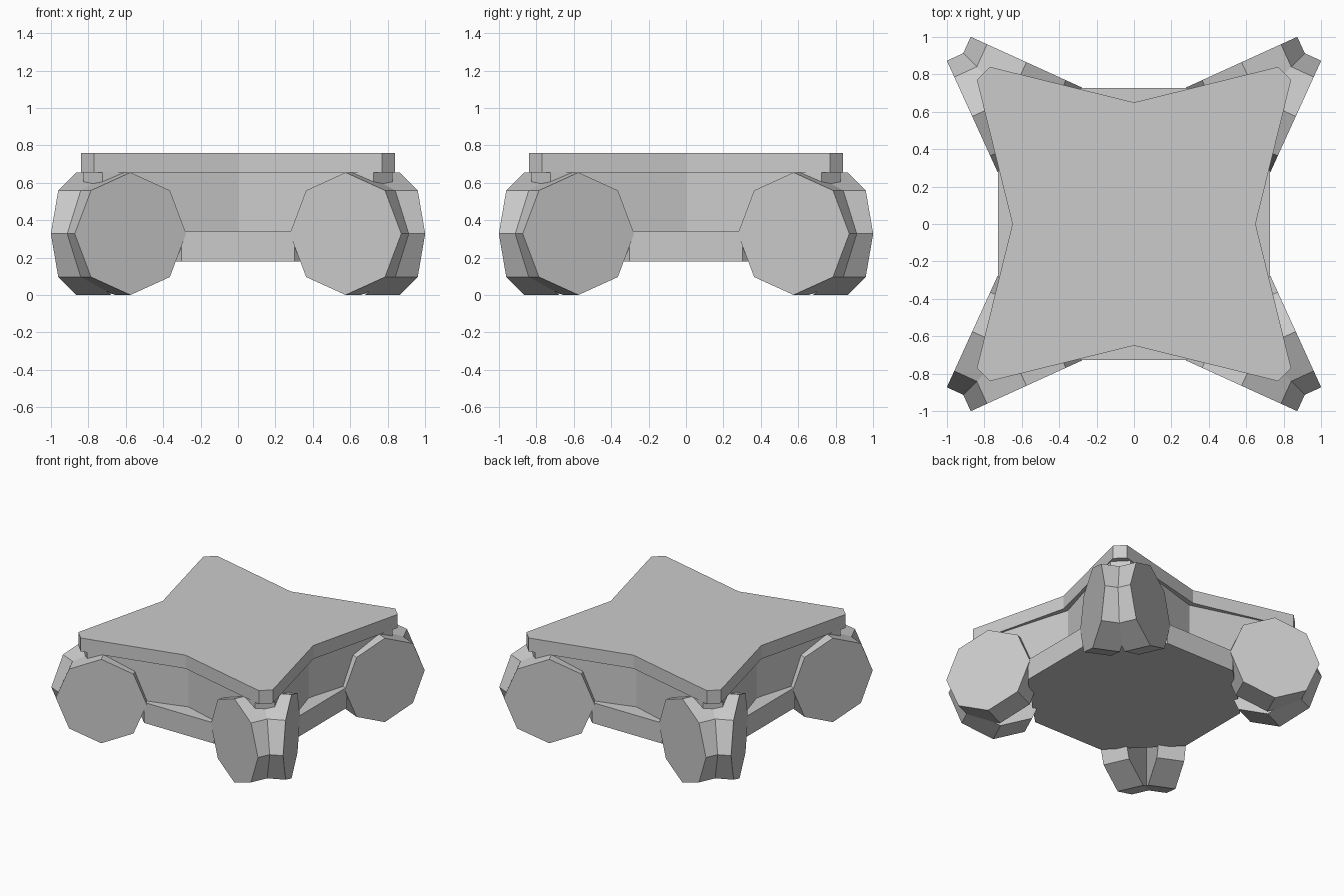
import bpy, bmesh
from math import radians, cos

if "Cube" in bpy.data.objects:
    bpy.data.objects.remove(bpy.data.objects["Cube"])


def prism(name, pts, z0, z1):
    """Extrude a closed plan outline between two heights."""
    bm = bmesh.new()
    face = bm.faces.new([bm.verts.new((x, y, z0)) for x, y in pts])
    ext = bmesh.ops.extrude_face_region(bm, geom=[face])
    for v in ext["geom"]:
        if isinstance(v, bmesh.types.BMVert):
            v.co.z = z1
    bmesh.ops.recalc_face_normals(bm, faces=bm.faces)
    me = bpy.data.meshes.new(name)
    bm.to_mesh(me)
    bm.free()
    ob = bpy.data.objects.new(name, me)
    bpy.context.collection.objects.link(ob)
    return ob


def star(notch, a, b):
    """Four-pointed outline with clipped tips; one side turned four times."""
    side = [(notch, 0), (b, a), (a, b)]
    pts = []
    for _ in range(4):
        pts += side
        side = [(-y, x) for x, y in side]
    return pts


def cylinder(name, r, depth, loc, rot):
    bpy.ops.mesh.primitive_cylinder_add(vertices=8, radius=r, depth=depth,
                                        location=loc, rotation=rot)
    bpy.context.object.name = name


# Top slab and the slightly inset upper body
prism("top_slab", star(0.65, 0.77, 0.84), 0.655, 0.76)
prism("upper_body", star(0.61, 0.725, 0.825), 0.34, 0.655)

# Octagonal lower body
cylinder("lower_body", 0.728 / cos(radians(22.5)), 0.16, (0, 0, 0.26), (0, 0, radians(22.5)))

# Two octagonal wheels crossing at each corner
R, TOE = 0.3275, 24.5
for sx in (1, -1):
    for sy in (1, -1):
        for x, y, ang in ((0.6165, 0.774, TOE), (0.774, 0.6165, 90 - TOE)):
            cylinder("wheel", R, 0.2, (sx * x, sy * y, R),
                     (radians(90), 0, radians(ang * sx * sy)))
